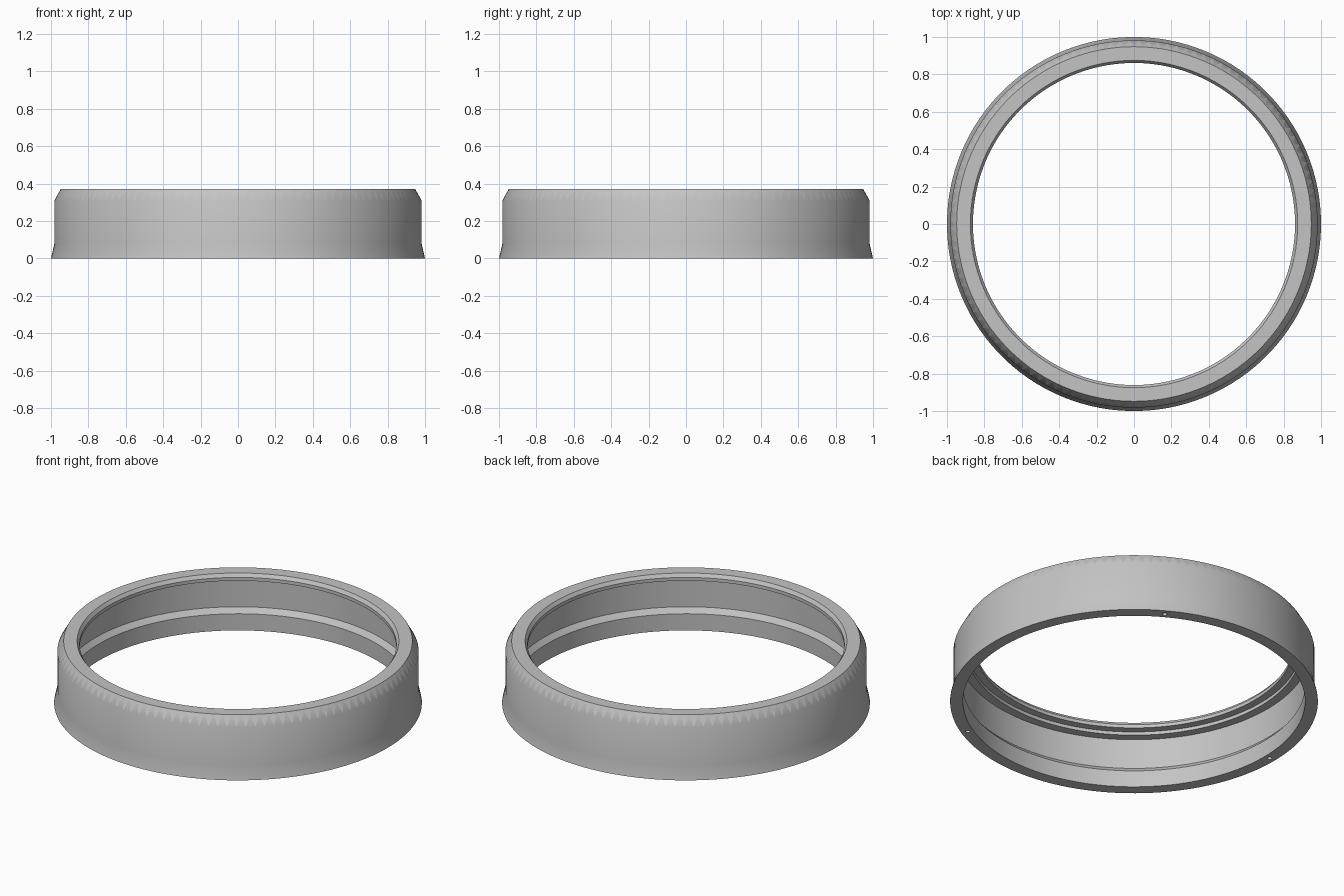
import bpy, bmesh, math
from math import cos, sin, pi

cube = bpy.data.objects.get("Cube")
if cube:
    bpy.data.objects.remove(cube, do_unlink=True)

SEGMENTS = 120
CHAMFER_LOW, TOP = 0.31, 0.37

grey = bpy.data.materials.new("plain_grey")
grey.use_nodes = True
colour = (0.55, 0.55, 0.55, 1)
grey.diffuse_color = colour
grey.node_tree.nodes["Principled BSDF"].inputs["Base Color"].default_value = colour


def make_object(name, bm):
    bmesh.ops.recalc_face_normals(bm, faces=bm.faces[:])
    mesh = bpy.data.meshes.new(name)
    bm.to_mesh(mesh)
    bm.free()
    mesh.materials.append(grey)
    obj = bpy.data.objects.new(name, mesh)
    bpy.context.collection.objects.link(obj)
    return obj


# Closed ring section as (radius, height): outside upward, then inside downward
section = [
    (1.0, 0), (0.982, 0.08), (0.982, CHAMFER_LOW), (0.948, TOP),
    (0.875, TOP), (0.861, 0.35), (0.861, 0.33), (0.905, 0.33),
    (0.905, 0.31), (0.955, 0.31), (0.955, 0.13), (0.93, 0.10), (0.93, 0),
]

bm = bmesh.new()
rings = []
for k, (r, z) in enumerate(section):
    # Rings below the chamfer are turned half a step to make its teeth
    shift = 0.5 if k < 3 or k >= 10 else 0
    angles = [2 * pi * (i + shift) / SEGMENTS for i in range(SEGMENTS)]
    rings.append([bm.verts.new((r * cos(a), r * sin(a), z)) for a in angles])

for k, low in enumerate(rings):
    high = rings[(k + 1) % len(rings)]
    for i in range(SEGMENTS):
        j = (i + 1) % SEGMENTS
        if k == 2:
            bm.faces.new((low[i], high[j], high[i]))
            bm.faces.new((low[i], low[j], high[j]))
        elif k == 9:
            bm.faces.new((low[i], low[j], high[i]))
            bm.faces.new((low[j], high[j], high[i]))
        else:
            bm.faces.new((low[i], low[j], high[j], high[i]))
ring = make_object("ring_body", bm)

# Three small blind holes in the underside
bm = bmesh.new()
for turn in (-1, 1, 3):
    a = turn * pi / 3
    made = bmesh.ops.create_cone(bm, cap_ends=True, segments=16,
                                 radius1=0.013, radius2=0.013, depth=0.1)
    bmesh.ops.translate(bm, verts=made["verts"],
                        vec=(0.962 * cos(a), 0.962 * sin(a), 0))
cutter = make_object("hole_cutter", bm)
cutter.hide_render = True

bpy.ops.object.select_all(action="DESELECT")
bpy.context.view_layer.objects.active = ring
ring.select_set(True)
cut = ring.modifiers.new("holes", "BOOLEAN")
cut.operation = "DIFFERENCE"
cut.solver = "EXACT"
cut.object = cutter
bpy.ops.object.modifier_apply(modifier=cut.name)
bpy.data.objects.remove(cutter, do_unlink=True)

# Smooth walls, with flat downward teeth around the outer chamfer
bpy.ops.object.shade_smooth_by_angle(angle=math.radians(32))
middle = (CHAMFER_LOW + TOP) / 2
for face in ring.data.polygons:
    c = face.center
    if len(face.vertices) == 3 and middle < c.z < TOP - 0.01 and c.xy.length > 0.93:
        face.use_smooth = False
